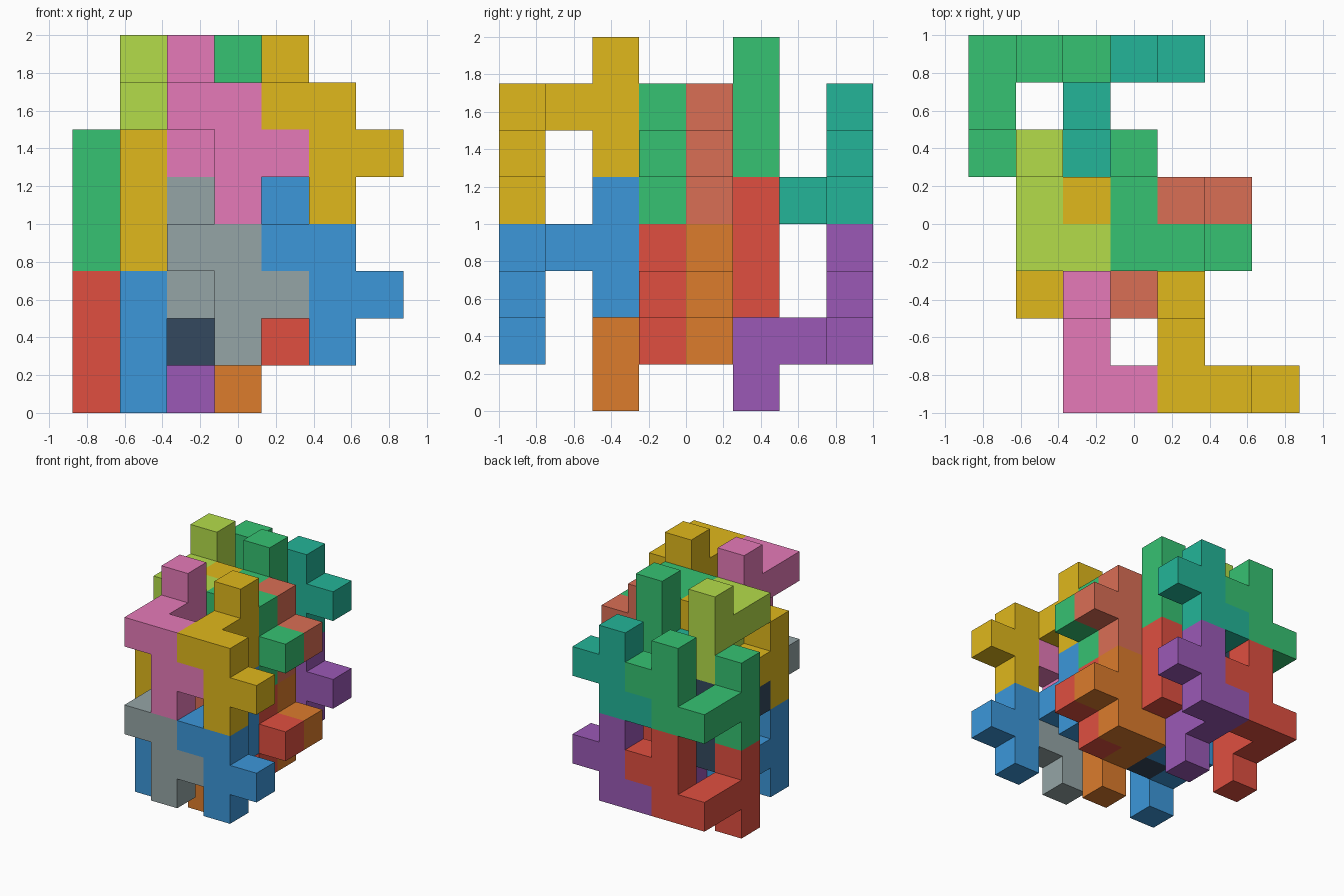
import bpy, bmesh
from mathutils import Vector

if "Cube" in bpy.data.objects:
    bpy.data.objects.remove(bpy.data.objects["Cube"])

U = 0.25  # edge length of one cube cell

# Hooked block: two upright bars joined by an L-shaped arm, plus a side stub
BASE = ([(4, 2, k) for k in (5, 6, 7)] + [(4, 1, 6), (4, 0, 6)]
        + [(5, 0, k) for k in (4, 5, 6)] + [(6, 0, 5)])

COLOURS = {
    "red": "E04F40", "blue": "3C97DA", "green": "36C272", "yellow": "E0B81C",
    "purple": "9B59B6", "orange": "DC7C2C", "teal": "23B598", "navy": "34495E",
    "grey": "95A5A6", "pink": "E67AB8", "lime": "B4DC4A", "terracotta": "DA6E55",
}


def material(name):
    mat = bpy.data.materials.get(name)
    if mat is None:
        mat = bpy.data.materials.new(name)
        h = COLOURS[name]
        srgb = [int(h[n:n + 2], 16) / 255 for n in (0, 2, 4)]
        mat.diffuse_color = [((c + 0.055) / 1.055) ** 2.4 for c in srgb] + [1]
        mat.use_nodes = True
        mat.node_tree.nodes["Principled BSDF"].inputs["Base Color"].default_value = mat.diffuse_color
    return mat


def build_block(name, cells, colour):
    """Outer skin of a set of cube cells, with flat areas merged."""
    cells = set(cells)
    bm = bmesh.new()
    for cell in cells:
        centre = Vector(((cell[0] - 3) * U, (cell[1] - 3.5) * U, (cell[2] + 0.5) * U))
        for axis in range(3):
            for sign in (-1, 1):
                near = list(cell)
                near[axis] += sign
                if tuple(near) in cells:
                    continue
                n, a, b = Vector(), Vector(), Vector()
                n[axis] = sign * U / 2
                a[(axis + 1) % 3] = U / 2
                b[(axis + 2) % 3] = sign * U / 2
                corners = (-a - b, a - b, a + b, b - a)
                bm.faces.new([bm.verts.new(centre + n + c) for c in corners])
    bmesh.ops.remove_doubles(bm, verts=bm.verts, dist=0.001)
    bmesh.ops.dissolve_limit(bm, angle_limit=0.01, verts=bm.verts, edges=bm.edges)
    bmesh.ops.recalc_face_normals(bm, faces=bm.faces)
    mesh = bpy.data.meshes.new(name)
    bm.to_mesh(mesh)
    bm.free()
    mesh.materials.append(material(colour))
    bpy.context.collection.objects.link(bpy.data.objects.new(name, mesh))


# Upright blocks: name, x shift, y shift, upper colour, lower colour
UPRIGHT = [
    ("front_right_block", 0, 0, "yellow", "blue"),
    ("front_left_block", -2, 0, "pink", "grey"),
    ("middle_right_block", -1, 3, "green", "red"),
    ("middle_left_block", -3, 3, "lime", "navy"),
]
# The same block turned half a turn about the x axis
TURNED = [
    ("back_right_turned_block", -2, 7, "teal", "purple"),
    ("back_left_turned_block", -4, 7, "green", "red"),
    ("middle_right_turned_block", -1, 4, "terracotta", "orange"),
    ("middle_left_turned_block", -3, 4, "yellow", "blue"),
]

# Two identical storeys, three cells apart
for storey, drop in (("upper", 0), ("lower", 3)):
    for name, dx, dy, *cols in UPRIGHT:
        build_block(f"{storey}_{name}",
                    [(i + dx, j + dy, k - drop) for i, j, k in BASE], cols[drop > 0])
    for name, dx, dy, *cols in TURNED:
        build_block(f"{storey}_{name}",
                    [(i + dx, dy - j, 10 - k - drop) for i, j, k in BASE], cols[drop > 0])
